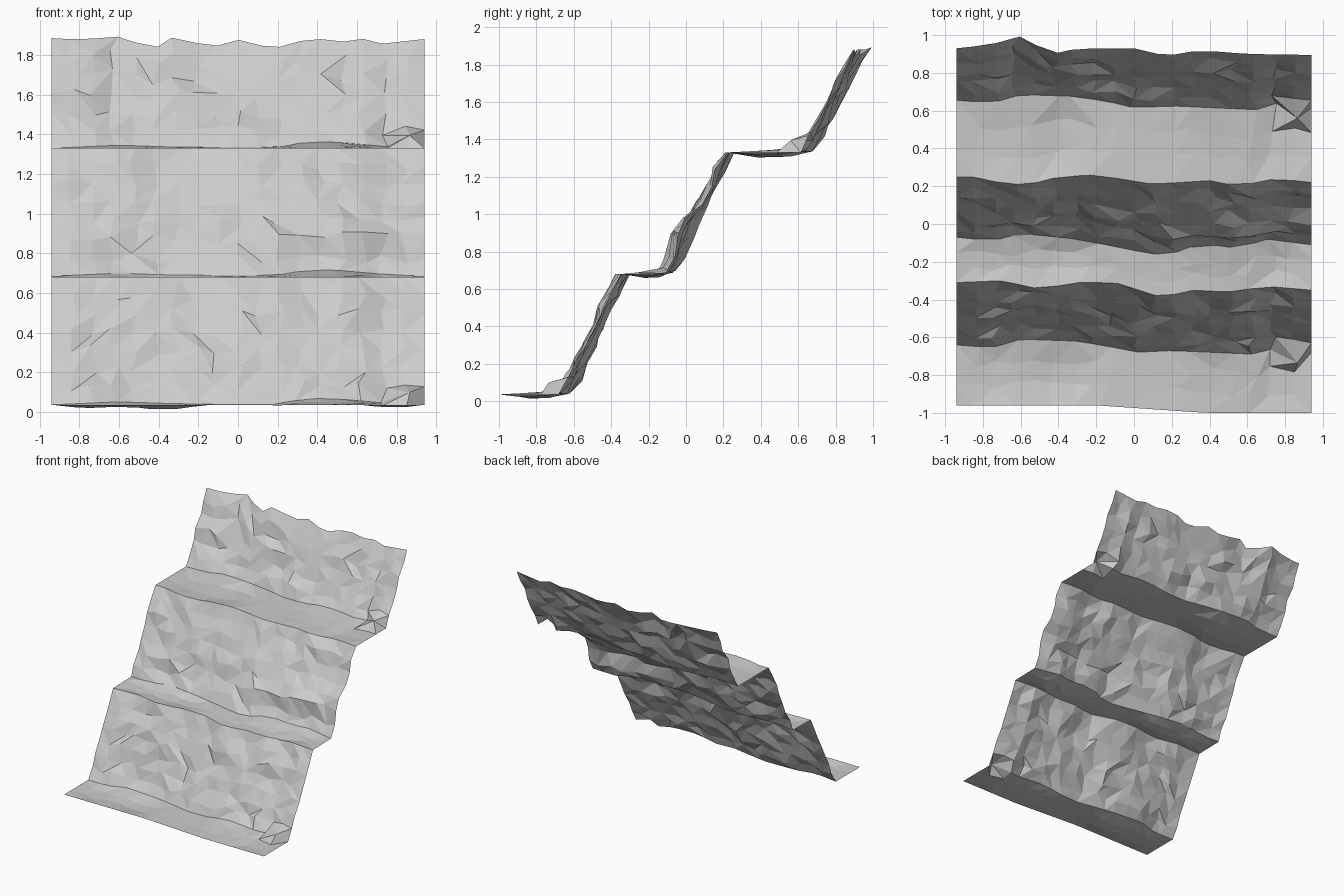
import bpy, bmesh, random
from mathutils import noise, Vector

if "Cube" in bpy.data.objects:
    bpy.data.objects.remove(bpy.data.objects["Cube"])

random.seed(4)
COLS = 19
HALF = 0.94


def curve(points, x):
    """Piecewise-linear lookup along x."""
    for (x0, v0), (x1, v1) in zip(points, points[1:]):
        if x <= x1:
            return v0 + (v1 - v0) * (x - x0) / (x1 - x0)
    return points[-1][1]


# Outlines of the ledge edges seen from above: (x, y)
front = [(-.94, -.96), (-.2, -.96), (.38, -1), (.94, -1)]
foot = [(-.94, -.64), (-.75, -.655), (-.6, -.61), (-.3, -.62), (-.1, -.655), (0, -.68),
        (.2, -.67), (.65, -.69), (.75, -.655), (.94, -.68)]
lip1 = [(-.94, -.31), (-.7, -.30), (-.5, -.345), (-.3, -.31), (-.1, -.31), (.15, -.39),
        (.3, -.35), (.5, -.36), (.7, -.33), (.94, -.35)]
foot2 = [(-.94, -.07), (-.75, -.09), (-.6, -.05), (-.3, -.08), (.1, -.16), (.2, -.16),
         (.35, -.10), (.55, -.13), (.7, -.08), (.94, -.11)]
lip2 = [(-.94, .25), (-.8, .25), (-.7, .21), (-.55, .21), (-.4, .25), (-.2, .26),
        (.1, .21), (.4, .23), (.55, .20), (.75, .24), (.94, .22)]
foot3 = [(x, y + 1.295) for x, y in foot]
crest = [(-.94, .93), (-.75, .95), (-.62, 1), (-.43, .90), (-.3, .93), (0, .93),
         (.17, .89), (.35, .92), (.6, .90), (.94, .895)]
crest_z = [(-.94, 1.885), (-.78, 1.875), (-.62, 1.897), (-.42, 1.83), (-.33, 1.89),
           (-.13, 1.84), (.02, 1.88), (.17, 1.83), (.37, 1.885), (.55, 1.865),
           (.65, 1.885), (.77, 1.84), (.85, 1.88), (.94, 1.88)]
# Height ripples: dip across the ledge, rise along the cliff foot
dip = [(-.94, 0), (-.78, -.022), (-.55, -.015), (-.37, -.036), (-.15, 0), (.2, -.005),
       (.42, -.012), (.62, 0), (.77, -.026), (.94, 0)]
rise = [(-.94, 0), (-.6, .015), (-.3, .005), (.2, .004), (.35, .033), (.5, .03), (.75, .008), (.94, 0)]

# Each section: lower edge, upper edge, lower z, upper z, rows, is it a cliff
sections = [(front, foot, .037, .037, 3, False), (foot, lip1, .037, .68, 7, True),
            (lip1, foot2, .68, .685, 3, False), (foot2, lip2, .685, 1.33, 7, True),
            (lip2, foot3, 1.33, 1.33, 3, False), (foot3, crest, 1.33, None, 6, True)]

bm = bmesh.new()
rows = []


def add_row(lo, hi, z0, z1, t, cliff):
    row = []
    for c in range(COLS):
        x = -HALF + 2 * HALF * c / (COLS - 1)
        side = c in (0, COLS - 1)
        if not side:
            x += random.uniform(-.025, .025)
        top = z1 if z1 is not None else curve(crest_z, x)
        y = curve(lo, x) * (1 - t) + curve(hi, x) * t
        z = z0 * (1 - t) + top * t
        if cliff and 0 < t < 1:
            # Rugged rock face
            n = noise.noise(Vector((x * 4, z0 * 3, t * 5)))
            y += n * .025 + random.uniform(-.013, .013)
            if not side:
                z += random.uniform(-.025, .025)
            # Overhanging outcrop on the middle cliff
            if z0 == .685 and x > .2 and .8 < z < .97:
                y -= .025 + random.uniform(0, .025)
                z += .02
        elif not cliff:
            z += curve(dip, x) * 4 * t * (1 - t) + curve(rise, x) * t
            if 0 < t < 1 and not side:
                y += random.uniform(-.025, .025)
        row.append(bm.verts.new((x, y, z)))
    rows.append(row)


add_row(*sections[0][:4], 0, False)
for lo, hi, z0, z1, n, cliff in sections:
    for r in range(1, n + 1):
        add_row(lo, hi, z0, z1, r / n, cliff)

# Small upturned rock at the right of the lower and upper ledges
for index, y, z in ((3, -.735, .10), (23, .56, 1.395)):
    v = rows[index][COLS - 2]
    v.co = (.865, y, z)

# Faceted skin with irregular diagonals
for a, b in zip(rows, rows[1:]):
    for i in range(COLS - 1):
        p, q, r, s = a[i], a[i + 1], b[i + 1], b[i]
        tris = ((p, q, r), (p, r, s)) if random.random() < .5 else ((p, q, s), (q, r, s))
        for tri in tris:
            bm.faces.new(tri)

mesh = bpy.data.meshes.new("terraced_cliff")
bm.to_mesh(mesh)
bm.free()
cliff_obj = bpy.data.objects.new("terraced_cliff", mesh)
bpy.context.collection.objects.link(cliff_obj)
